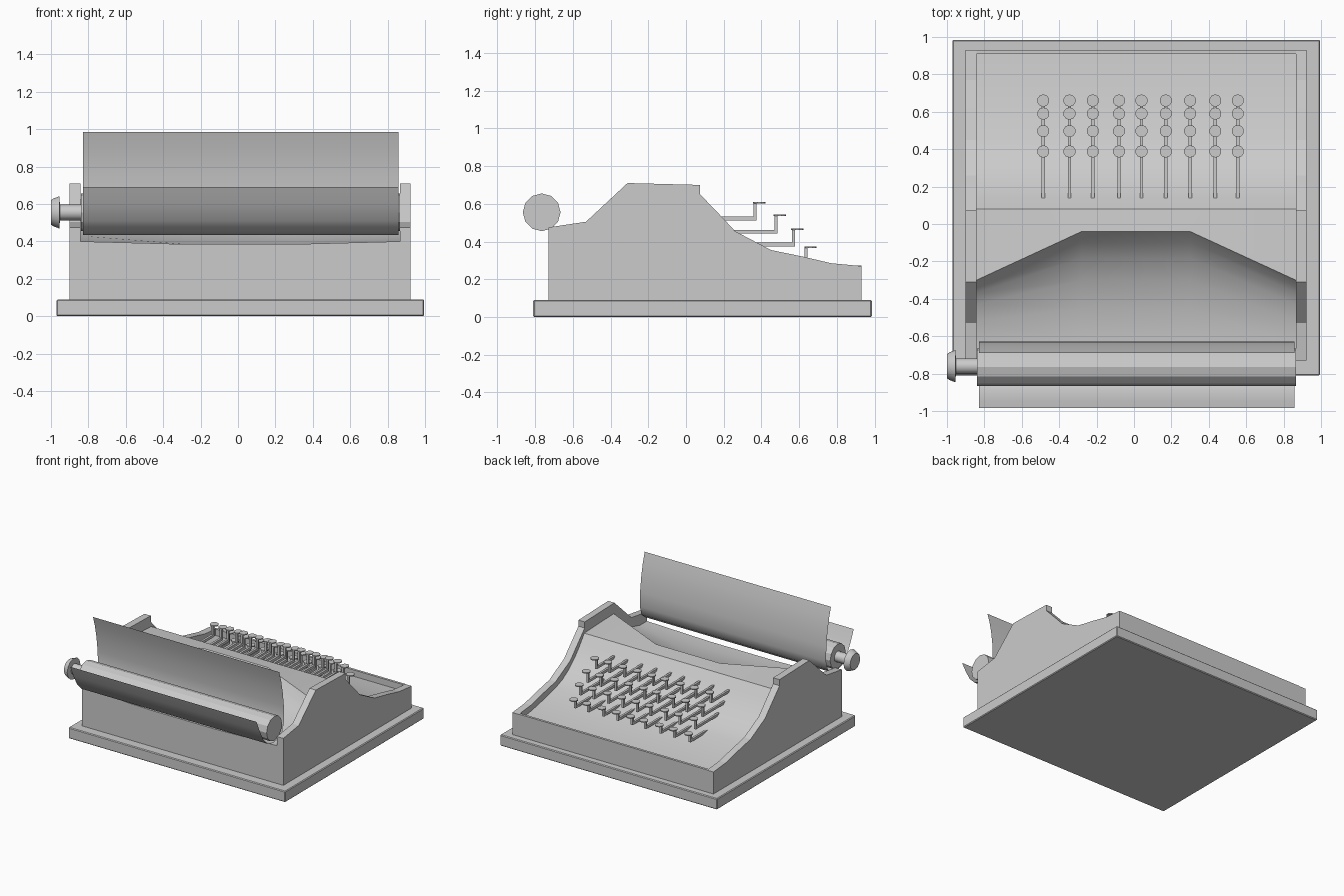
import bpy, bmesh, math
from mathutils import Matrix

if "Cube" in bpy.data.objects:
    bpy.data.objects.remove(bpy.data.objects["Cube"])


def finish(name, bm, smooth=None):
    bmesh.ops.recalc_face_normals(bm, faces=bm.faces[:])
    me = bpy.data.meshes.new(name)
    bm.to_mesh(me)
    bm.free()
    ob = bpy.data.objects.new(name, me)
    bpy.context.collection.objects.link(ob)
    if smooth:
        bpy.ops.object.select_all(action='DESELECT')
        ob.select_set(True)
        bpy.context.view_layer.objects.active = ob
        bpy.ops.object.shade_smooth_by_angle(angle=math.radians(smooth))
    return ob


def add_box(bm, x0, x1, y0, y1, z0, z1):
    m = Matrix.Translation(((x0 + x1) / 2, (y0 + y1) / 2, (z0 + z1) / 2)) @ \
        Matrix.Diagonal((x1 - x0, y1 - y0, z1 - z0, 1))
    return bmesh.ops.create_cube(bm, size=1, matrix=m)


def extrude_profile(bm, pts, x0, x1):
    f = bm.faces.new([bm.verts.new((x0, y, z)) for y, z in pts])
    r = bmesh.ops.extrude_face_region(bm, geom=[f])
    bmesh.ops.translate(bm, verts=[v for v in r['geom'] if isinstance(v, bmesh.types.BMVert)],
                        vec=(x1 - x0, 0, 0))


def grid(bm, columns):
    vs = [[bm.verts.new(p) for p in col] for col in columns]
    for a, b in zip(vs, vs[1:]):
        for i in range(len(a) - 1):
            bm.faces.new((a[i], b[i], b[i + 1], a[i + 1]))


def lathe_x(bm, prof, cy, cz, n):
    # closed turned shape around the x axis; prof is (x, radius)
    rings = [[bm.verts.new((x, cy + r * math.cos(2 * math.pi * i / n),
                            cz + r * math.sin(2 * math.pi * i / n))) for i in range(n)]
             for x, r in prof]
    for a, b in zip(rings, rings[1:]):
        for i in range(n):
            bm.faces.new((a[i], a[(i + 1) % n], b[(i + 1) % n], b[i]))
    bm.faces.new(rings[0])
    bm.faces.new(rings[-1])


# base plate
bm = bmesh.new()
add_box(bm, -0.97, 0.995, -0.81, 0.985, 0, 0.09)
bmesh.ops.bevel(bm, geom=bm.edges[:], offset=0.006, segments=1, affect='EDGES')
finish("base_plate", bm)

# side walls
side = [(-0.73, 0.085), (-0.73, 0.475), (-0.53, 0.505), (-0.31, 0.71), (0.075, 0.70),
        (0.075, 0.65), (0.20, 0.52), (0.26, 0.455), (0.45, 0.355), (0.62, 0.32),
        (0.77, 0.285), (0.93, 0.27), (0.93, 0.085)]
for name, x0, x1 in (("side_wall_left", -0.90, -0.842), ("side_wall_right", 0.865, 0.922)):
    bm = bmesh.new()
    extrude_profile(bm, side, x0, x1)
    finish(name, bm)

# front wall
bm = bmesh.new()
add_box(bm, -0.842, 0.865, 0.91, 0.93, 0.085, 0.272)
finish("front_wall", bm)

# keyboard slope, top deck, scooped carriage bed and back wall in one skin
keyboard = [(0.91, 0.22), (0.77, 0.235), (0.62, 0.265), (0.45, 0.305), (0.36, 0.34),
            (0.28, 0.39), (0.20, 0.46), (0.14, 0.53), (0.08, 0.61)]
mid = [(-0.04, 0.625), (-0.10, 0.56), (-0.18, 0.50), (-0.30, 0.445), (-0.45, 0.405),
       (-0.615, 0.385), (-0.73, 0.385), (-0.73, 0.085)]
end = [(-0.30, 0.625), (-0.33, 0.57), (-0.37, 0.52), (-0.43, 0.47), (-0.52, 0.43),
       (-0.64, 0.40), (-0.73, 0.40), (-0.73, 0.085)]
bm = bmesh.new()
grid(bm, [[(x, y, z) for y, z in keyboard + p]
          for x, p in ((-0.842, end), (-0.28, mid), (0.30, mid), (0.865, end))])
finish("body_cover", bm, 30)

# platen roller, axle and knob
CY, CZ = -0.765, 0.555
bm = bmesh.new()
lathe_x(bm, [(-0.84, 0.1), (0.865, 0.1)], CY, CZ, 12)
finish("platen", bm)
bm = bmesh.new()
lathe_x(bm, [(-0.955, 0.042), (-0.835, 0.042)], CY + 0.005, CZ, 12)
finish("platen_axle", bm, 40)
bm = bmesh.new()
lathe_x(bm, [(-1.0, 0.065), (-0.985, 0.075), (-0.955, 0.086), (-0.952, 0.04)], CY + 0.005, CZ, 12)
finish("platen_knob", bm, 30)

# paper sheet wrapped under the roller
sheet = [(-0.985, 0.69), (-0.945, 0.60), (-0.895, 0.51), (-0.84, 0.455), (-0.77, 0.435),
         (-0.70, 0.445), (-0.65, 0.485), (-0.627, 0.56), (-0.63, 0.68), (-0.645, 0.80),
         (-0.665, 0.90), (-0.69, 0.985)]
bm = bmesh.new()
grid(bm, [[(x, y, z) for y, z in sheet] for x in (-0.83, 0.857)])
finish("paper_sheet", bm, 40)

# keys: cap, stem and lever (cap y, cap z, stem y, lever z, lever start y)
rows = [(0.388, 0.605, 0.365, 0.522, 0.14), (0.497, 0.54, 0.476, 0.452, 0.19),
        (0.590, 0.465, 0.570, 0.385, 0.27), (0.660, 0.37, 0.637, 0.305, 0.44)]
xs = [-0.485, -0.345, -0.22, -0.08, 0.04, 0.17, 0.30, 0.435, 0.555]
for n, (cy, cz, sy, lz, y0) in enumerate(rows, 1):
    bm = bmesh.new()
    for x in xs:
        bmesh.ops.create_cone(bm, cap_ends=True, segments=10, radius1=0.033, radius2=0.033,
                              depth=0.008, matrix=Matrix.Translation((x, cy, cz)))
        add_box(bm, x - 0.009, x + 0.009, sy - 0.008, sy + 0.008, lz - 0.009, cz - 0.003)
        add_box(bm, x - 0.009, x + 0.009, y0 - 0.01, sy + 0.008, lz - 0.01, lz + 0.01)
    finish("key_row_%d" % n, bm)
